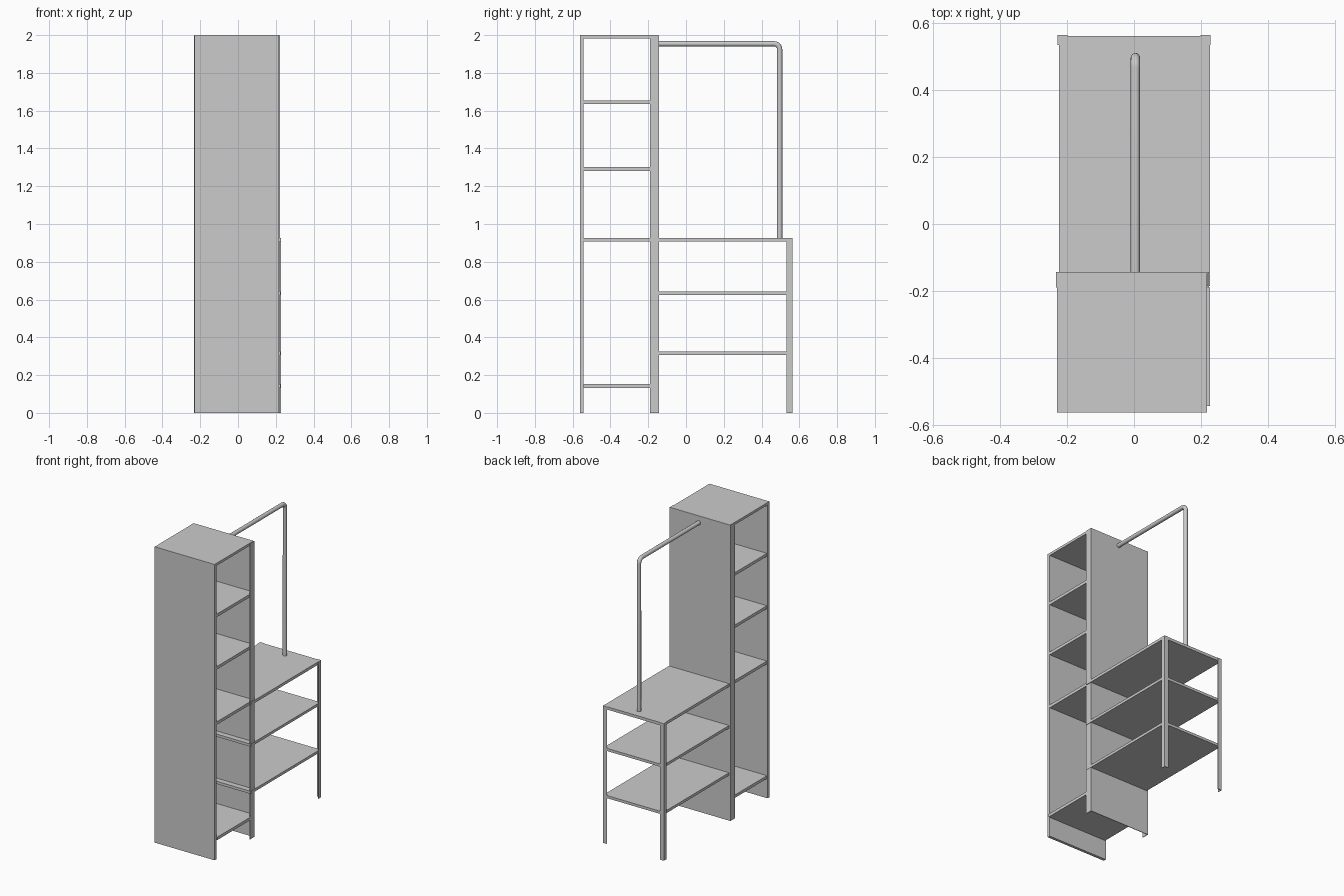
import bpy, bmesh
from mathutils import Vector
from math import sin, cos, pi

if "Cube" in bpy.data.objects:
    bpy.data.objects.remove(bpy.data.objects["Cube"])


def prism(name, outline, z0, z1):
    """Extrude a closed xy outline from z0 to z1."""
    bm = bmesh.new()
    face = bm.faces.new([bm.verts.new((x, y, z0)) for x, y in outline])
    top = bmesh.ops.extrude_face_region(bm, geom=[face])
    verts = [g for g in top["geom"] if isinstance(g, bmesh.types.BMVert)]
    bmesh.ops.translate(bm, verts=verts, vec=(0, 0, z1 - z0))
    bmesh.ops.recalc_face_normals(bm, faces=bm.faces)
    mesh = bpy.data.meshes.new(name)
    bm.to_mesh(mesh)
    bm.free()
    ob = bpy.data.objects.new(name, mesh)
    bpy.context.collection.objects.link(ob)
    return ob


def box(name, x0, x1, y0, y1, z0, z1):
    return prism(name, [(x0, y0), (x1, y0), (x1, y1), (x0, y1)], z0, z1)


T = 0.004  # sheet thickness

# Tall cabinet: front board and top
box("front_panel", -0.23, 0.218, -0.562, -0.543, 0, 2)
box("cabinet_top", -0.23, 0.218, -0.543, -0.145, 1.983, 2)

# Tall cabinet: divider sheet with folded side flanges
xl, xr, yf, yb = -0.232, 0.223, -0.19, -0.143
prism("divider_panel", [(xl, yf), (xl + T, yf), (xl + T, yb - T), (xr - T, yb - T),
                        (xr - T, yf), (xr, yf), (xr, yb), (xl, yb)], 0, 1.999)

# Cabinet shelves, open on both sides
for i, z in enumerate((0.132, 0.907, 1.281, 1.635)):
    right = 0.226 if i == 0 else 0.218
    box(f"cabinet_shelf_{i + 1}", -0.225, right, -0.543, -0.19, z, z + 0.02)
    box(f"cabinet_shelf_tongue_{i + 1}", -0.225, 0.218, -0.19, yb - T, z, z + 0.02)

# Low table top and shelves, poking slightly through the divider
box("table_top", -0.224, 0.227, -0.185, 0.56, 0.907, 0.926)
for i, z in enumerate((0.306, 0.625)):
    box(f"table_shelf_{i + 1}", -0.222, 0.225, -0.185, 0.557, z, z + 0.018)

# Angle-section back legs
for side, s in (("left", -1), ("right", 1)):
    X, Y, W = 0.228 * s, 0.563, 0.03
    a, b = X - W * s, X - T * s
    prism(f"back_leg_{side}", [(a, Y), (X, Y), (X, Y - W), (b, Y - W),
                               (b, Y - T), (a, Y - T)], 0, 0.926)

# Bent hanging rail
px, py, pz, r = 0.004, 0.496, 1.954, 0.03
path = [Vector((px, -0.145, pz))]
for k in range(9):
    t = k / 8 * pi / 2
    path.append(Vector((px, py - r + r * sin(t), pz - r + r * cos(t))))
path.append(Vector((px, py, 0.92)))
curve = bpy.data.curves.new("hanging_rail", "CURVE")
curve.dimensions = "3D"
curve.bevel_depth = 0.0138
curve.bevel_resolution = 6
curve.use_fill_caps = True
spline = curve.splines.new("POLY")
spline.points.add(len(path) - 1)
for p, co in zip(spline.points, path):
    p.co = (*co, 1)
    p.radius = 1
spline.use_smooth = True
bpy.context.collection.objects.link(bpy.data.objects.new("hanging_rail", curve))
